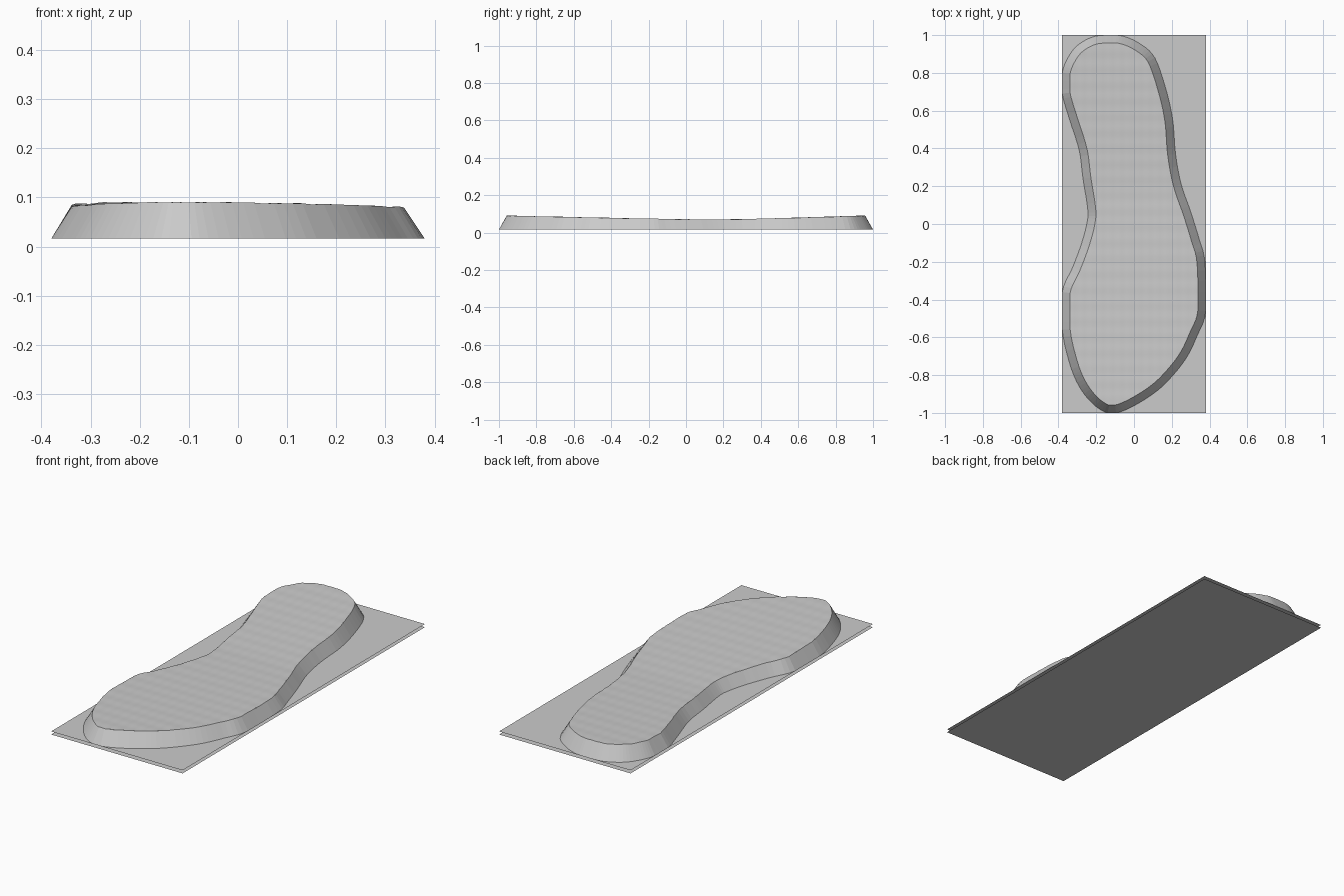
import bpy
import bmesh
import math
from mathutils import Vector

if "Cube" in bpy.data.objects:
    bpy.data.objects.remove(bpy.data.objects["Cube"], do_unlink=True)

HALF_X, HALF_Y = 0.38, 1.0
SHEET_Z = 0.016     # height of the upper sheet
BEVEL = 0.042       # how far the sloping wall leans inward

# Sole outline, counter-clockwise from the heel
OUTLINE = [
    (-.14, 1), (-.22, .99), (-.3, .945), (-.35, .88), (-.38, .8), (-.38, .69),
    (-.34, .55), (-.29, .39), (-.27, .24), (-.245, .08), (-.25, 0),
    (-.28, -.11), (-.325, -.23), (-.38, -.36), (-.38, -.56), (-.34, -.74),
    (-.29, -.86), (-.22, -.95), (-.14, -1), (-.06, -.99), (.055, -.93),
    (.16, -.85), (.27, -.72), (.335, -.59), (.38, -.46), (.375, -.2),
    (.345, -.08), (.3, .065), (.25, .21), (.22, .37), (.205, .55),
    (.17, .71), (.11, .88), (.03, .955), (-.06, .995),
]


def make_material(name, value):
    mat = bpy.data.materials.new(name)
    mat.use_nodes = True
    colour = (value, value, value, 1)
    mat.diffuse_color = colour
    mat.node_tree.nodes["Principled BSDF"].inputs["Base Color"].default_value = colour
    return mat


def add_object(name, bm, mat):
    mesh = bpy.data.meshes.new(name)
    bm.to_mesh(mesh)
    bm.free()
    mesh.materials.append(mat)
    obj = bpy.data.objects.new(name, mesh)
    bpy.context.collection.objects.link(obj)
    return obj


def smooth_loop(points, steps):
    """Closed Catmull-Rom curve, kept inside the sheet."""
    pts = [Vector(p) for p in points]
    n = len(pts)
    loop = []
    for i in range(n):
        a, b, c, d = (pts[(i + k) % n] for k in (-1, 0, 1, 2))
        for s in range(steps):
            t = s / steps
            p = (2 * b + (c - a) * t + (2 * a - 5 * b + 4 * c - d) * t ** 2
                 + (3 * b - a - 3 * c + d) * t ** 3) / 2
            p.x = max(-HALF_X, min(HALF_X, p.x))
            p.y = max(-HALF_Y, min(HALF_Y, p.y))
            loop.append(p)
    return loop


def inset_loop(loop, distance):
    n = len(loop)
    result = []
    for i, p in enumerate(loop):
        along = (loop[(i + 2) % n] - loop[i - 2]).normalized()
        result.append(p + Vector((-along.y, along.x)) * distance)
    return result


def top_height(x, y):
    """Insole dips at the arch and carries a faint woven ripple."""
    d = y - 0.15
    sag = (0.028 if d > 0 else 0.019) * abs(d) ** 1.2
    ripple = math.sin(math.tau * (x + y * 0.6) / 0.1) * math.sin(math.tau * (x - y * 0.6) / 0.1)
    return 0.069 + sag + 0.0012 * ripple


def make_sheet(name, z, mat, facing):
    bm = bmesh.new()
    corners = [(-1, -1), (1, -1), (1, 1), (-1, 1)]
    verts = [bm.verts.new((sx * HALF_X, sy * HALF_Y, z)) for sx, sy in corners]
    bm.faces.new(verts if facing > 0 else verts[::-1])
    return add_object(name, bm, mat)


grey = make_material("plain grey", 0.6)
outer = smooth_loop(OUTLINE, 5)
inner = inset_loop(outer, BEVEL)

# Two thin open sheets under the sole
make_sheet("bottom_sheet", 0, grey, -1)
make_sheet("upper_sheet", SHEET_Z, grey, 1)

# Sloping wall around the sole
bm = bmesh.new()
low = [bm.verts.new((p.x, p.y, SHEET_Z)) for p in outer]
high = [bm.verts.new((p.x, p.y, top_height(p.x, p.y))) for p in inner]
for i in range(len(low)):
    bm.faces.new((low[i - 1], low[i], high[i], high[i - 1]))
add_object("sole_wall", bm, grey)

# Rippled insole: one outline face sliced into a grid, then lifted
bm = bmesh.new()
bm.faces.new([bm.verts.new((p.x, p.y, 0)) for p in inner])


def slice_along(axis, half, step):
    count = int(half / step)
    for k in range(-count, count + 1):
        point = Vector((0, 0, 0))
        normal = Vector((0, 0, 0))
        point[axis] = k * step
        normal[axis] = 1
        bmesh.ops.bisect_plane(bm, geom=bm.verts[:] + bm.edges[:] + bm.faces[:],
                               dist=1e-5, plane_co=point, plane_no=normal)


slice_along(1, HALF_Y, 0.0173)
slice_along(0, HALF_X, 0.0137)
for v in bm.verts:
    v.co.z = top_height(v.co.x, v.co.y)
bmesh.ops.triangulate(bm, faces=bm.faces[:])
insole = add_object("insole", bm, grey)

# Soft shading on the insole only
bpy.ops.object.select_all(action='DESELECT')
insole.select_set(True)
bpy.context.view_layer.objects.active = insole
bpy.ops.object.shade_smooth_by_angle(angle=math.radians(30))
